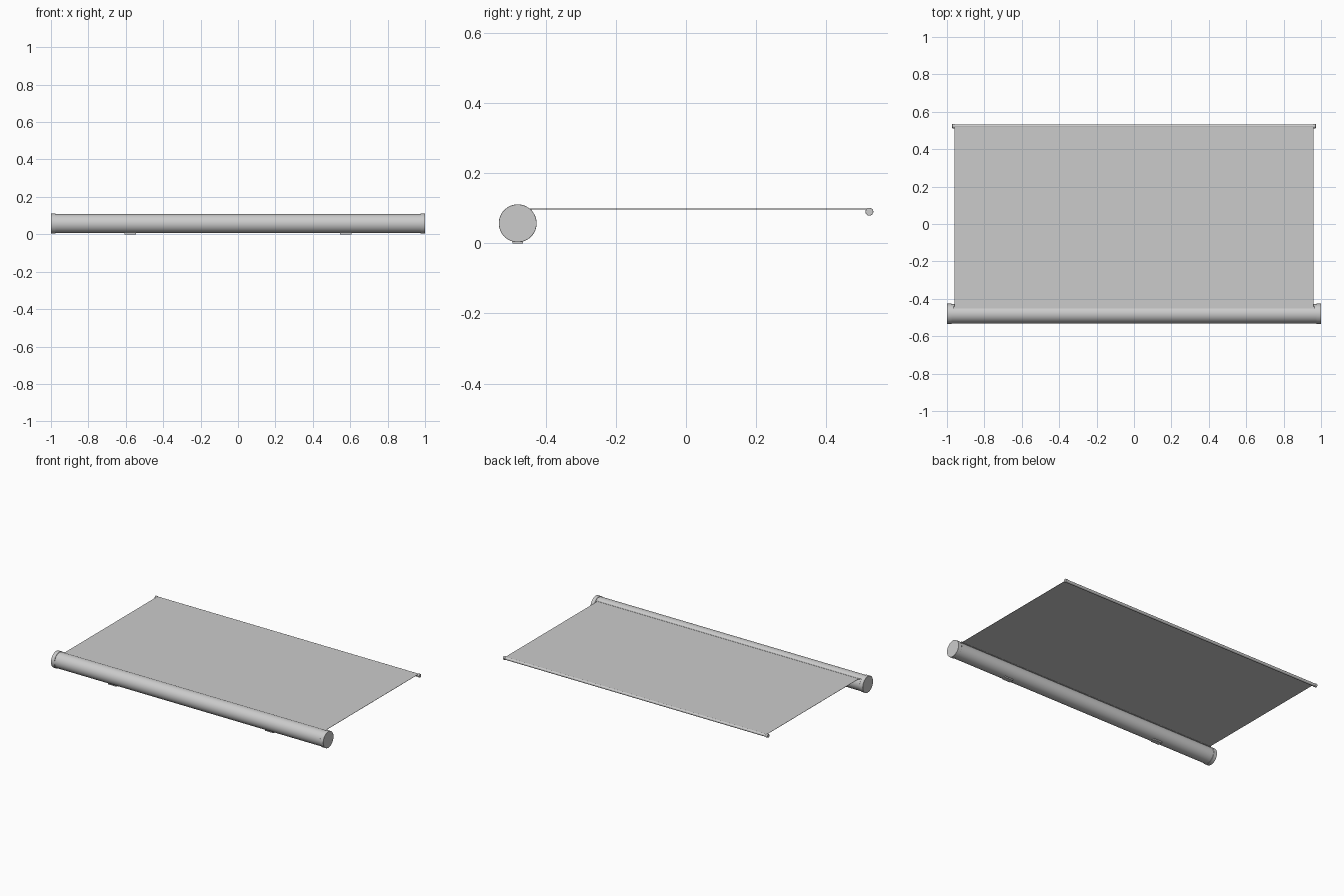
import bpy, math

if "Cube" in bpy.data.objects:
    bpy.data.objects.remove(bpy.data.objects["Cube"])

def tube(name, x0, x1, y, z, r, sides, bevel=0.0):
    bpy.ops.mesh.primitive_cylinder_add(vertices=sides, radius=r, depth=x1 - x0,
        location=((x0 + x1) / 2, y, z), rotation=(0, math.pi / 2, 0))
    ob = bpy.context.object
    ob.name = name
    bpy.ops.object.transform_apply(location=True, rotation=True, scale=True)
    if bevel:
        m = ob.modifiers.new("edge", 'BEVEL')
        m.width, m.segments, m.limit_method = bevel, 2, 'ANGLE'
    bpy.ops.object.shade_smooth_by_angle(angle=math.radians(35))
    return ob

def box(name, lo, hi):
    bpy.ops.mesh.primitive_cube_add(size=1, location=[(a + b) / 2 for a, b in zip(lo, hi)])
    ob = bpy.context.object
    ob.name = name
    ob.scale = [b - a for a, b in zip(lo, hi)]
    bpy.ops.object.transform_apply(location=True, rotation=True, scale=True)
    return ob

CY, CZ = -0.48, 0.057   # housing axis
RY, RZ = 0.523, 0.090   # pull bar axis

# Roller housing and pull bar
tube("roller_housing", -0.976, 0.976, CY, CZ, 0.051, 64)
tube("pull_bar", -0.96, 0.96, RY, RZ, 0.0095, 32)

# Fabric sheet, and the lip where it leaves the housing
box("fabric_sheet", (-0.96, -0.455, 0.0968), (0.96, 0.521, 0.0985))
box("slot_lip", (-0.966, -0.458, 0.0955), (0.966, -0.44, 0.0995))

# End caps and mounting feet, one per side
for s, side in ((-1, "left"), (1, "right")):
    a, b = sorted((s * 0.975, s * 1.0))
    tube("housing_cap_" + side, a, b, CY, CZ, 0.054, 64, 0.001)
    a, b = sorted((s * 0.957, s * 0.972))
    tube("bar_cap_" + side, a, b, RY, RZ, 0.0113, 32, 0.001)
    c = s * 0.576
    box("mounting_foot_" + side, (c - 0.031, CY - 0.015, 0.0), (c + 0.031, CY + 0.015, 0.012))
